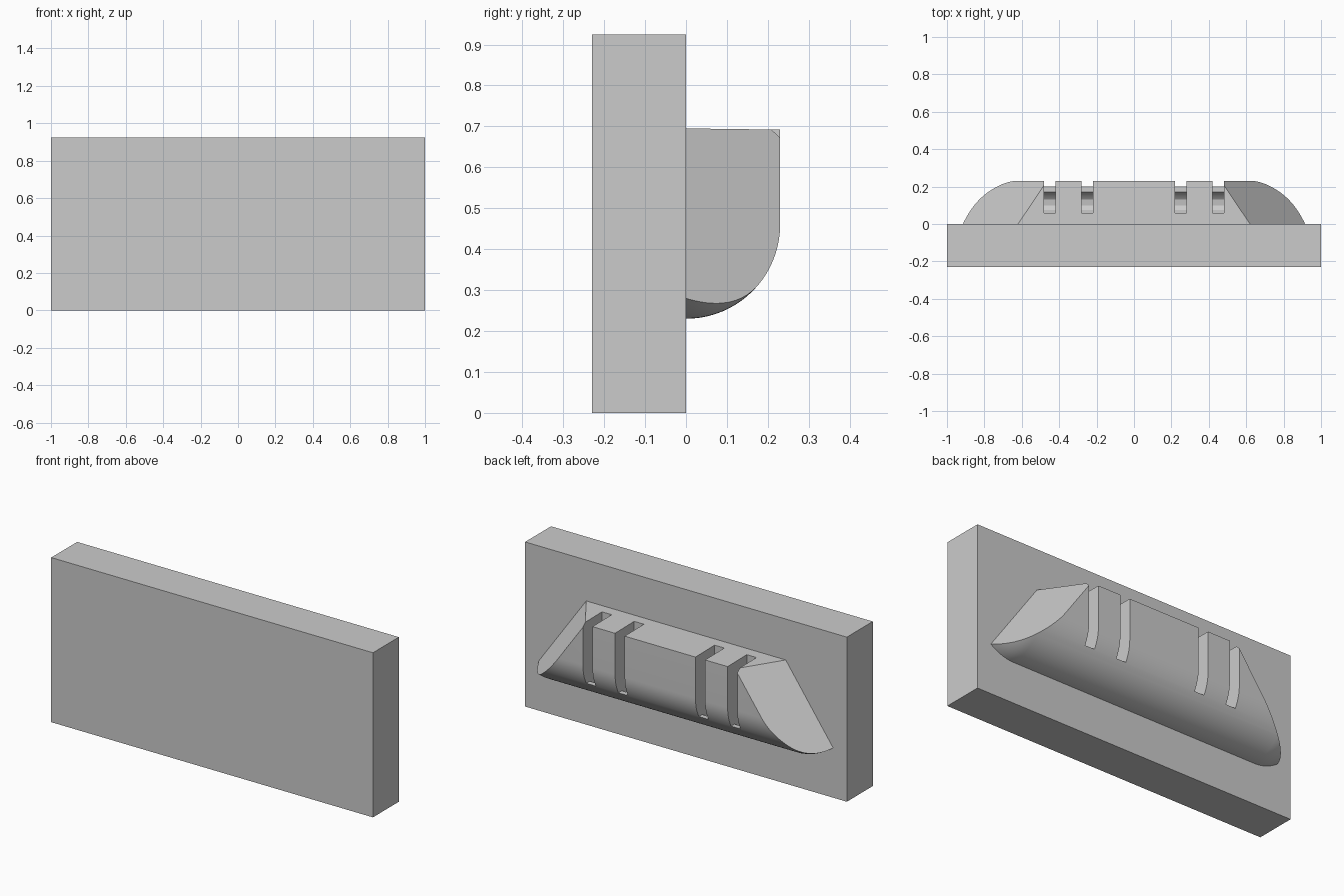
import bpy, bmesh, math
from mathutils import Vector

if "Cube" in bpy.data.objects:
    bpy.data.objects.remove(bpy.data.objects["Cube"])


def make_object(name, bm):
    bmesh.ops.recalc_face_normals(bm, faces=bm.faces[:])
    mesh = bpy.data.meshes.new(name)
    bm.to_mesh(mesh)
    bm.free()
    obj = bpy.data.objects.new(name, mesh)
    bpy.context.collection.objects.link(obj)
    return obj


def prism(profile, xs):
    """Extrude a closed (y, z) profile through the given x stations."""
    bm = bmesh.new()
    rings = [[bm.verts.new((x, y, z)) for y, z in profile] for x in xs]
    n = len(profile)
    for a, b in zip(rings, rings[1:]):
        for i in range(n):
            j = (i + 1) % n
            bm.faces.new((a[i], a[j], b[j], b[i]))
    bm.faces.new(rings[0])
    bm.faces.new(rings[-1])
    return bm


# Backing plate
make_object("back_plate", prism([(-0.23, 0), (0, 0), (0, 0.925), (-0.23, 0.925)], [-1, 1]))

# Holder body: quarter-round underside, ends of the underside lift slightly
R, START = 0.23, 0.77
profile = [(R * math.sin(i * math.pi / 40), 0.46 - R * math.cos(i * math.pi / 40))
           for i in range(21)]
profile += [(R, 0.692), (0, 0.695)]
side = [START + 0.02 * i for i in range(11)]
bm = prism(profile, [-x for x in reversed(side)] + side)
for v in bm.verts:
    if v.co.z < 0.6:
        v.co.z += 0.05 * (max(0, abs(v.co.x) - START) / 0.145) ** 2

# Sloping end cuts
for s in (-1, 1):
    cut = bmesh.ops.bisect_plane(bm, geom=bm.verts[:] + bm.edges[:] + bm.faces[:],
                                 plane_co=Vector((s * 0.62, 0, 0.695)),
                                 plane_no=Vector((s, 0.68, 0.71)).normalized(),
                                 clear_outer=True)
    edges = [e for e in cut["geom_cut"] if isinstance(e, bmesh.types.BMEdge)]
    bmesh.ops.edgeloop_fill(bm, edges=edges)
body = make_object("holder_body", bm)

# Four vertical slots with a rounded pocket behind a low lip
slot = [(0.06, 0.8), (0.06, 0.335), (0.075, 0.31), (0.1, 0.298), (0.13, 0.302),
        (0.155, 0.32), (0.17, 0.346), (0.3, 0.346), (0.3, 0.8)]
for x in (-0.45, -0.25, 0.25, 0.45):
    cutter = make_object("slot_cutter", prism(slot, [x - 0.03, x + 0.03]))
    cutter.hide_render = True
    mod = body.modifiers.new("slot", 'BOOLEAN')
    mod.operation = 'DIFFERENCE'
    mod.solver = 'EXACT'
    mod.object = cutter
    bpy.context.view_layer.objects.active = body
    bpy.ops.object.modifier_apply(modifier=mod.name)
    bpy.data.objects.remove(cutter)

# Smooth the rounded underside, keep the edges sharp
bpy.ops.object.select_all(action='DESELECT')
body.select_set(True)
bpy.context.view_layer.objects.active = body
bpy.ops.object.shade_smooth_by_angle(angle=math.radians(25))
